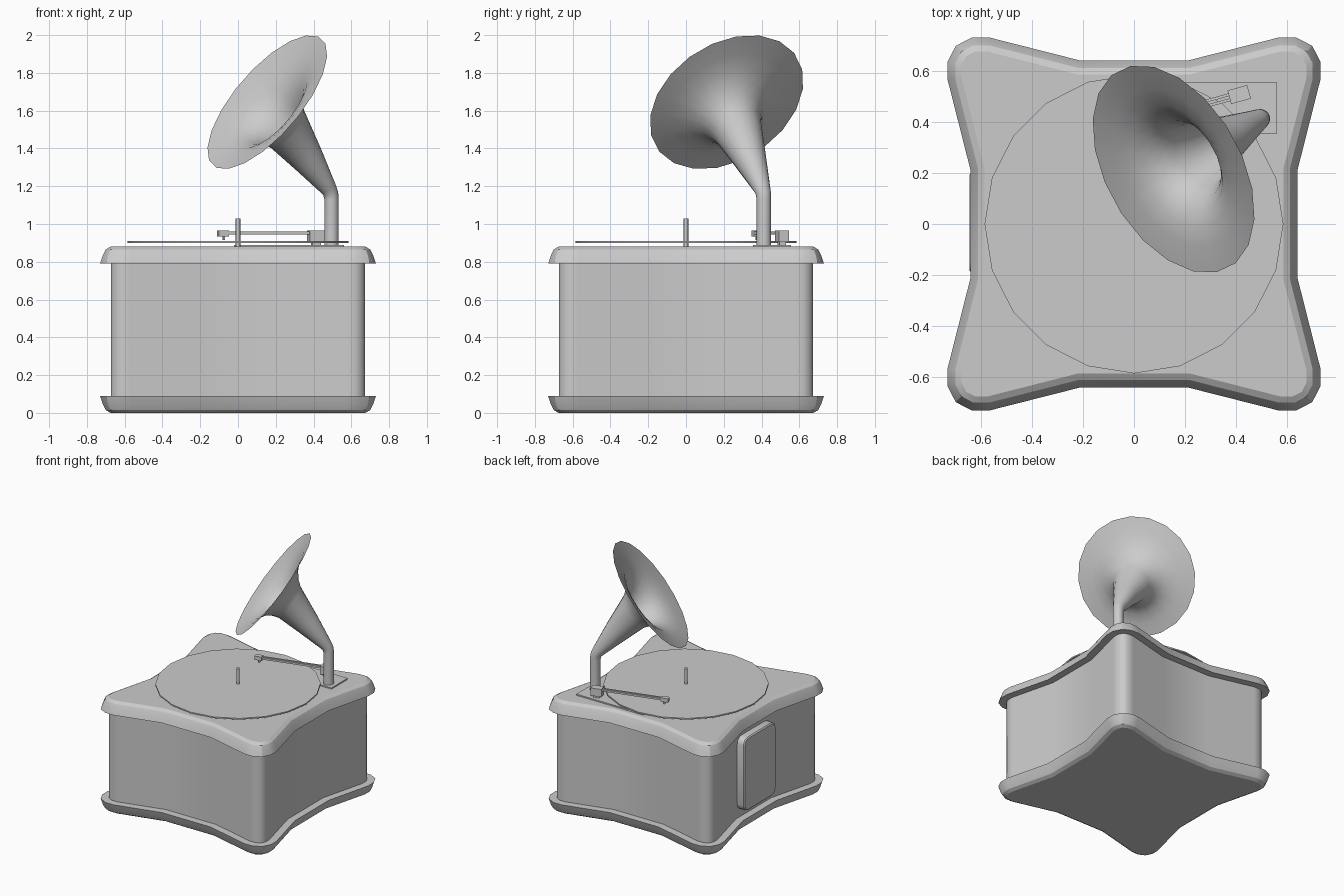
import bpy, bmesh, math
from mathutils import Vector, Matrix

if "Cube" in bpy.data.objects:
    bpy.data.objects.remove(bpy.data.objects["Cube"])


def finish(name, bm, angle=30):
    bmesh.ops.recalc_face_normals(bm, faces=bm.faces)
    me = bpy.data.meshes.new(name)
    bm.to_mesh(me)
    bm.free()
    ob = bpy.data.objects.new(name, me)
    bpy.context.collection.objects.link(ob)
    bpy.context.view_layer.objects.active = ob
    for o in bpy.context.selected_objects:
        o.select_set(False)
    ob.select_set(True)
    bpy.ops.object.shade_smooth_by_angle(angle=math.radians(angle))
    return ob


def loft(name, rings, caps=True, angle=30):
    bm = bmesh.new()
    loops = [[bm.verts.new(p) for p in r] for r in rings]
    n = len(loops[0])
    for a, b in zip(loops, loops[1:]):
        for i in range(n):
            j = (i + 1) % n
            bm.faces.new((a[i], a[j], b[j], b[i]))
    if caps:
        bm.faces.new(loops[0][::-1])
        bm.faces.new(loops[-1])
    return finish(name, bm, angle)


def inset(pts, d):
    """Mitred inward offset of a counter-clockwise outline."""
    out = []
    for i, p in enumerate(pts):
        e1 = (p - pts[i - 1]).normalized()
        e2 = (pts[(i + 1) % len(pts)] - p).normalized()
        n1, n2 = Vector((-e1.y, e1.x)), Vector((-e2.y, e2.x))
        out.append(p + (n1 + n2) * d / (1 + n1.dot(n2)))
    return out


def slab(name, outline, profile, angle=30):
    return loft(name, [[(p.x, p.y, z) for p in inset(outline, d)]
                       for z, d in profile], angle=angle)


def box(name, size, mat):
    bm = bmesh.new()
    bmesh.ops.create_cube(bm, size=1, matrix=mat @ Matrix.Diagonal((*size, 1)))
    return finish(name, bm)


def cylinder(name, r, z0, z1, sides, xy=(0, 0)):
    rings = [[(xy[0] + r * math.sin(2 * math.pi * i / sides),
               xy[1] + r * math.cos(2 * math.pi * i / sides), z)
              for i in range(sides)] for z in (z0, z1)]
    return loft(name, rings, angle=40)


# Four-cornered outline with concave sides, one corner turned four times
corner = [(.64, -.21), (.64, .21), (.73, .565), (.73, .635), (.698, .698),
          (.635, .73), (.565, .73)]
outline = []
for k in range(4):
    rot = Matrix.Rotation(k * math.pi / 2, 2)
    outline += [rot @ Vector(p) for p in corner[1:]] + [rot @ Vector((.21, .64))]

# Cabinet: body with matching top and bottom mouldings
slab("cabinet_body", outline, [(.085, .057), (.795, .057)], 40)
moulding = [(.79, 0), (.838, .016), (.865, .03), (.88, .055)]
slab("cabinet_top", outline, moulding)
slab("cabinet_base", outline, [(.88 - z, d) for z, d in moulding])

# Rounded side panel
bm = bmesh.new()
loop = []
for cx, cz, a0 in ((.145, .67, 0), (-.145, .67, 90), (-.145, .2, 180), (.145, .2, 270)):
    for s in range(4):
        a = math.radians(a0 + s * 30)
        loop.append((cx + .05 * math.cos(a), cz + .05 * math.sin(a)))
bm.free()
ins = [inset([Vector(p) for p in loop], d) for d in (0, 0, .008)]
loft("side_panel", [[(x, p.x + .005, p.y) for p in r]
                    for x, r in zip((-.58, -.637, -.645), ins)])

# Turntable
cylinder("record_disc", .585, .9, .91, 20)
cylinder("spindle", .012, .875, 1.03, 12)
box("mount_plate", (.58, .2, .012), Matrix.Translation((.27, .455, .884)))

# Tone arm, local x runs from the pivot towards the needle
arm = Matrix.Translation((.412, .507, 0)) @ Matrix.Rotation(math.radians(195.4), 4, 'Z')


def arm_box(name, size, loc):
    box(name, size, arm @ Matrix.Translation(loc))


arm_box("arm_pivot_block", (.08, .055, .06), (0, 0, .935))
arm_box("arm_pivot_foot", (.045, .035, .03), (0, 0, .895))
for tag, y in (("left", -.01), ("right", .01)):
    arm_box("arm_rod_" + tag, (.45, .011, .014), (.26, y, .952))
arm_box("needle_head", (.055, .036, .03), (.51, 0, .95))
arm_box("needle", (.01, .01, .025), (.505, 0, .927))

# Horn: rings of (centre, axis, radius) from pipe through cone to flared bell
up = Vector((0, 0, 1))
face = Vector((-.698, -.394, .599)).normalized()
cone = Vector((-.539, -.309, .784)).normalized()
throat, rim = Vector((.255, .272, 1.51)), Vector((.155, .215, 1.645))
rings = [(Vector((.495, .412, .885)), up, .038),
         (Vector((.495, .412, 1.13)), up, .038),
         (Vector((.491, .41, 1.16)), (up * 2 + cone).normalized(), .04),
         (Vector((.478, .402, 1.185)), (up + cone * 2).normalized(), .045),
         (Vector((.37, .339, 1.345)), (cone * 2 + face).normalized(), .088)]
for t, r in ((0, .135), (.3, .163), (.55, .205), (.75, .262), (.89, .34), (1, .443)):
    rings.append((throat.lerp(rim, t), face, r))
sides = 20
horn = []
for c, n, r in rings:
    q = up.rotation_difference(n)
    horn.append([c + q @ Vector((r * math.cos(2 * math.pi * i / sides),
                                 r * math.sin(2 * math.pi * i / sides), 0))
                 for i in range(sides)])
loft("horn", horn, caps=False, angle=60)
